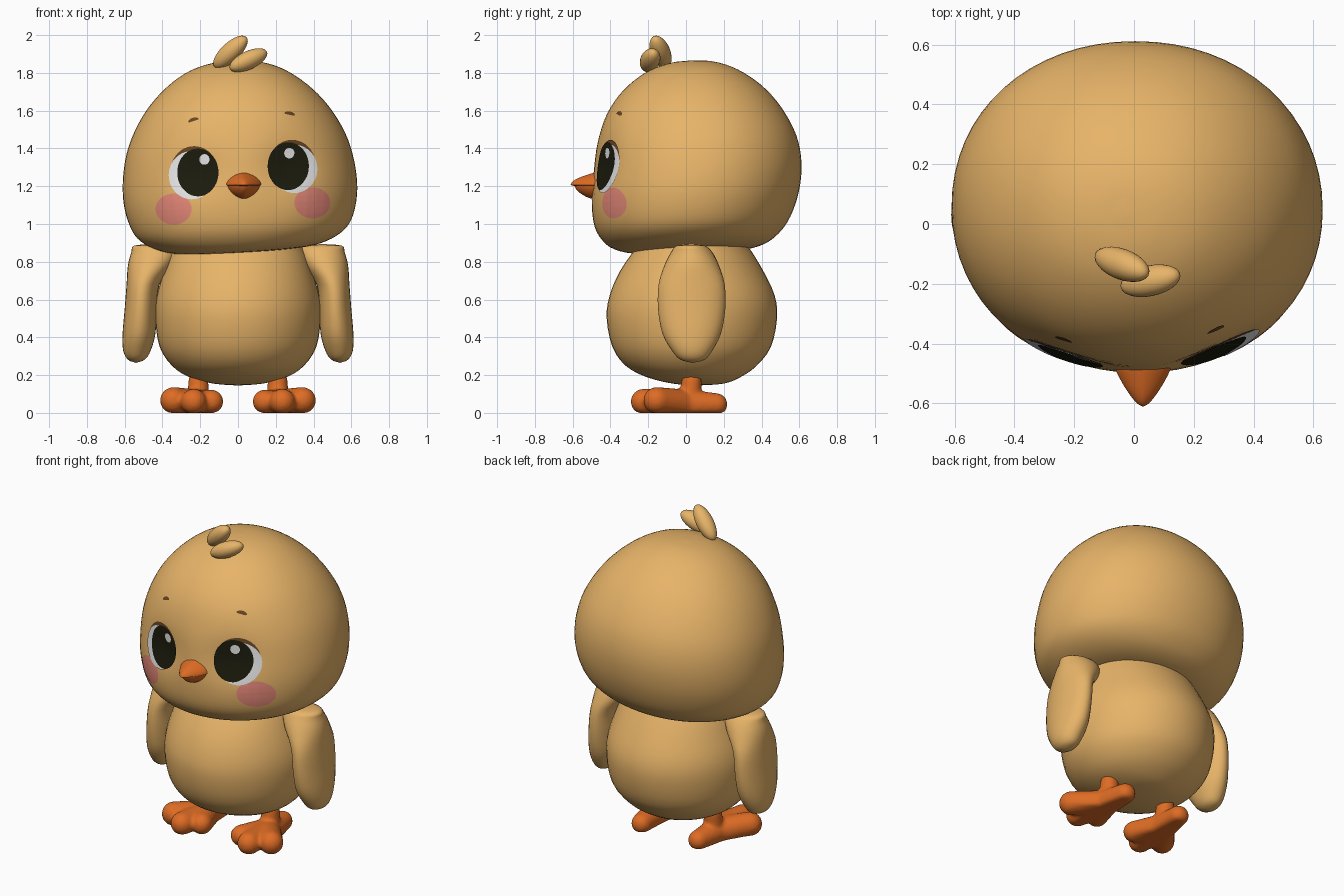
import bpy
import bmesh
from math import sin, cos, pi, radians, exp, copysign
from mathutils import Matrix, Vector
from mathutils.bvhtree import BVHTree

old = bpy.data.objects.get("Cube")
if old:
    bpy.data.objects.remove(old, do_unlink=True)


def material(name, r, g, b):
    mat = bpy.data.materials.new(name)
    mat.use_nodes = True
    mat.diffuse_color = (r, g, b, 1)
    shader = next(n for n in mat.node_tree.nodes if n.type == 'BSDF_PRINCIPLED')
    shader.inputs["Base Color"].default_value = (r, g, b, 1)
    shader.inputs["Roughness"].default_value = 0.7
    return mat


fluff = material("warm yellow", 0.80, 0.455, 0.14)
orange = material("orange", 0.73, 0.15, 0.018)
black = material("soft black", 0.011, 0.011, 0.004)
white = material("eye white", 0.84, 0.84, 0.84)
brown = material("brown", 0.14, 0.06, 0.017)
pink = material("blush pink", 0.88, 0.275, 0.21)


def finish(name, bm, mat, matrix=None):
    """Turn a bmesh into a smooth-shaded, single-colour object."""
    if matrix is not None:
        bm.transform(matrix)
    bmesh.ops.recalc_face_normals(bm, faces=bm.faces[:])
    for face in bm.faces:
        face.smooth = True
    mesh = bpy.data.meshes.new(name)
    bm.to_mesh(mesh)
    bm.free()
    mesh.set_sharp_from_angle(angle=radians(50))
    mesh.materials.append(mat)
    obj = bpy.data.objects.new(name, mesh)
    bpy.context.collection.objects.link(obj)
    return obj


def spline(rows, steps):
    """Catmull-Rom interpolation through the profile rows."""
    pts = [Vector(row) for row in rows]
    pts = [2 * pts[0] - pts[1]] + pts + [2 * pts[-1] - pts[-2]]
    out = []
    for a, b, c, d in zip(pts, pts[1:], pts[2:], pts[3:]):
        for i in range(steps):
            t = i / steps
            out.append(0.5 * (2 * b + (c - a) * t + (2 * a - 5 * b + 4 * c - d) * t ** 2
                              + (3 * b - a - 3 * c + d) * t ** 3))
    return out + [pts[-2]]


def loft(name, rows, mat, matrix=None, centre=None, segments=48, steps=3, power=1):
    """Closed skin over rings given as (height, half width, front, back, x offset).
    A power below 1 squares the rings, above 1 makes them pointed."""
    bm = bmesh.new()
    rings = []
    sections = spline([tuple(r) + (0,) * (5 - len(r)) for r in rows], steps)
    for n, (z, rx, yf, yb, cx) in enumerate(sections):
        mid = (yf + yb) / 2 if centre is None else centre
        if n in (0, len(sections) - 1):
            rings.append([bm.verts.new((cx, mid, z))])
            continue
        ring = []
        for i in range(segments):
            c, s = (copysign(abs(f) ** power, f)
                    for f in (cos(2 * pi * i / segments), sin(2 * pi * i / segments)))
            reach = yb - mid if s > 0 else mid - yf
            ring.append(bm.verts.new((cx + rx * c, mid + reach * s, z)))
        rings.append(ring)
    for low, high in zip(rings, rings[1:]):
        for i in range(segments):
            j = (i + 1) % segments
            if len(low) == 1:
                bm.faces.new((low[0], high[j], high[i]))
            elif len(high) == 1:
                bm.faces.new((low[i], low[j], high[0]))
            else:
                bm.faces.new((low[i], low[j], high[j], high[i]))
    return finish(name, bm, mat, matrix)


# Head, tilted to one side, with shallow eye sockets
pivot = Vector((0, 0.06, 1.36))
tilt = (Matrix.Translation(pivot) @ Matrix.Rotation(radians(-3.5), 4, 'Y')
        @ Matrix.Rotation(radians(2), 4, 'X') @ Matrix.Translation(-pivot))
head = loft("head", [
    (0.855, 0, 0.02, 0.02), (0.86, 0.30, -0.28, 0.28), (0.885, 0.44, -0.40, 0.40),
    (0.94, 0.54, -0.465, 0.48), (1.02, 0.592, -0.50, 0.54), (1.15, 0.62, -0.507, 0.59),
    (1.30, 0.612, -0.492, 0.61), (1.45, 0.573, -0.465, 0.588), (1.60, 0.492, -0.41, 0.515),
    (1.72, 0.386, -0.32, 0.415), (1.81, 0.26, -0.20, 0.29),
    (1.855, 0.13, -0.075, 0.17), (1.867, 0, 0.05, 0.05)], fluff, tilt,
    segments=64, steps=4, power=0.96)
eyes = (("left", 1, 0.263, 1.305), ("right", -1, -0.21, 1.272))
for vert in head.data.vertices:
    if vert.co.y < 0:
        for _, _, x, z in eyes:
            spread = (vert.co.x - x) ** 2 + (vert.co.z - z) ** 2
            vert.co.y += 0.03 * exp(-spread / 0.015)

# Body
loft("body", [
    (0.145, 0, 0.06, 0.06), (0.155, 0.13, -0.07, 0.20), (0.19, 0.26, -0.21, 0.29),
    (0.25, 0.35, -0.32, 0.375), (0.35, 0.415, -0.39, 0.45), (0.50, 0.438, -0.42, 0.482),
    (0.62, 0.43, -0.405, 0.47), (0.75, 0.392, -0.35, 0.41), (0.88, 0.345, -0.26, 0.33),
    (0.96, 0.29, -0.20, 0.26), (0.98, 0, 0.03, 0.03)], fluff)

# Wings
wing_rows = [
    (0.265, 0, 0.035, 0.035, 0.54), (0.282, 0.045, -0.03, 0.10, 0.538),
    (0.33, 0.073, -0.075, 0.14, 0.535), (0.42, 0.087, -0.125, 0.185, 0.524),
    (0.55, 0.085, -0.148, 0.208, 0.515), (0.68, 0.087, -0.145, 0.205, 0.503),
    (0.78, 0.12, -0.115, 0.175, 0.463), (0.85, 0.125, -0.08, 0.14, 0.44),
    (0.885, 0.105, -0.05, 0.10, 0.445), (0.894, 0, 0.03, 0.03, 0.45)]
for side, s in (("left", 1), ("right", -1)):
    loft(side + "_wing", wing_rows, fluff, Matrix.Diagonal((s, 1, 1, 1)), segments=28)

# Beak halves, lofted forward from the face
forward = Matrix.Translation((0.03, 0, 1.207)) @ Matrix.Rotation(radians(90), 4, 'X')
loft("upper_beak", [
    (0.40, 0, 0, 0), (0.41, 0.10, -0.012, 0.072), (0.47, 0.097, -0.012, 0.068),
    (0.52, 0.076, -0.01, 0.054), (0.57, 0.045, -0.007, 0.036),
    (0.60, 0.02, -0.004, 0.018), (0.612, 0, 0, 0)], orange, forward, 0, 32, power=1.2)
loft("lower_beak", [
    (0.40, 0, 0, 0), (0.41, 0.094, -0.074, 0.005), (0.49, 0.085, -0.075, 0.005),
    (0.545, 0.056, -0.054, 0.004), (0.58, 0.022, -0.025, 0.002),
    (0.592, 0, 0, 0)], orange, forward, 0, 32, power=1.2)

# Tuft of two feathers
for name, place, size, angle, lean in (
        ("tall_tuft", (-0.04, -0.135, 1.91), (0.12, 0.052, 0.05), -45, 22),
        ("short_tuft", (0.055, -0.19, 1.867), (0.11, 0.052, 0.048), -27, -25)):
    bm = bmesh.new()
    bmesh.ops.create_uvsphere(bm, u_segments=24, v_segments=14, radius=1)
    finish(name, bm, fluff, Matrix.Translation(place) @ Matrix.Rotation(radians(lean), 4, 'X')
           @ Matrix.Rotation(radians(angle), 4, 'Y') @ Matrix.Diagonal((*size, 1)))

# Feet: tapered toes, heel and ankle fused together
ball = bmesh.new()
bmesh.ops.create_icosphere(ball, subdivisions=3, radius=1)
directions = [v.co.copy() for v in ball.verts]
ball.free()


def limb(bm, start, r_start, end, r_end):
    """Hull around two balls."""
    verts = [bm.verts.new(Vector(c) + d * r)
             for c, r in ((start, r_start), (end, r_end)) for d in directions]
    bmesh.ops.convex_hull(bm, input=verts)
    bmesh.ops.delete(bm, geom=[v for v in bm.verts if not v.link_faces], context='VERTS')


for side, s in (("left", 1), ("right", -1)):
    bm = bmesh.new()
    instep = (0.215, -0.01, 0.045)
    for tip, radius in (((0.14, -0.165, 0.06), 0.063), ((0.235, -0.225, 0.06), 0.068),
                        ((0.342, -0.155, 0.066), 0.071), ((0.20, 0.16, 0.045), 0.06)):
        limb(bm, instep, 0.08, tip, radius)
    limb(bm, (0.21, 0.02, 0.06), 0.06, (0.21, 0.03, 0.17), 0.053)
    for v in bm.verts:
        v.co.z = max(v.co.z, 0)
    foot = finish(side + "_foot", bm, orange, Matrix.Diagonal((s, 1, 1, 1)))
    fuse = foot.modifiers.new("fuse", 'REMESH')
    fuse.mode = 'VOXEL'
    fuse.voxel_size = 0.011
    fuse.use_smooth_shade = True
    soften = foot.modifiers.new("soften", 'SMOOTH')
    soften.factor = 0.5
    soften.iterations = 5

# Painted face: thin oval plates laid onto the head
skin = BVHTree.FromPolygons([v.co for v in head.data.vertices],
                            [p.vertices[:] for p in head.data.polygons])


def decal(name, x, z, rx, rz, layer, mat, angle=0, bend=0, rings=7, segments=40):
    bm = bmesh.new()

    def point(u, v):
        px, pz = rx * u, rz * v - bend * u * u
        c, s = cos(radians(angle)), sin(radians(angle))
        hit, normal, _, _ = skin.ray_cast(
            Vector((x + px * c - pz * s, -2, z + px * s + pz * c)), Vector((0, 1, 0)))
        if normal.y > 0:
            normal = -normal
        return bm.verts.new(hit + normal * 0.002 * layer)

    previous = [point(0, 0)] * segments
    for r in range(1, rings + 1):
        k = r / rings
        ring = [point(k * cos(2 * pi * i / segments), k * sin(2 * pi * i / segments))
                for i in range(segments)]
        for i in range(segments):
            j = (i + 1) % segments
            corners = (previous[i], ring[i], ring[j], previous[j])
            bm.faces.new(corners if r > 1 else corners[:3])
        previous = ring
    obj = finish(name, bm, mat)
    if obj.data.polygons[0].normal.y > 0:
        obj.data.flip_normals()


for side, s, x, z in eyes:
    outer = x + s * 0.033
    decal(side + "_cheek", x + s * 0.13, z - 0.193, 0.095, 0.082, 1, pink)
    decal(side + "_lash", outer - s * 0.012, z + 0.008, 0.124, 0.132, 2, brown)
    decal(side + "_eye_white", outer, z - 0.014, 0.121, 0.128, 3, white)
    decal(side + "_pupil", x, z, 0.109, 0.127, 4, black)
    decal(side + "_glint", x + 0.02 - s * 0.015, z + 0.07, 0.027, 0.028, 4.8, white)
    decal(side + "_brow", x + s * 0.018 - 0.008, z + 0.28, 0.029, 0.009, 2, brown,
          3 - s * 16, 0.005)
